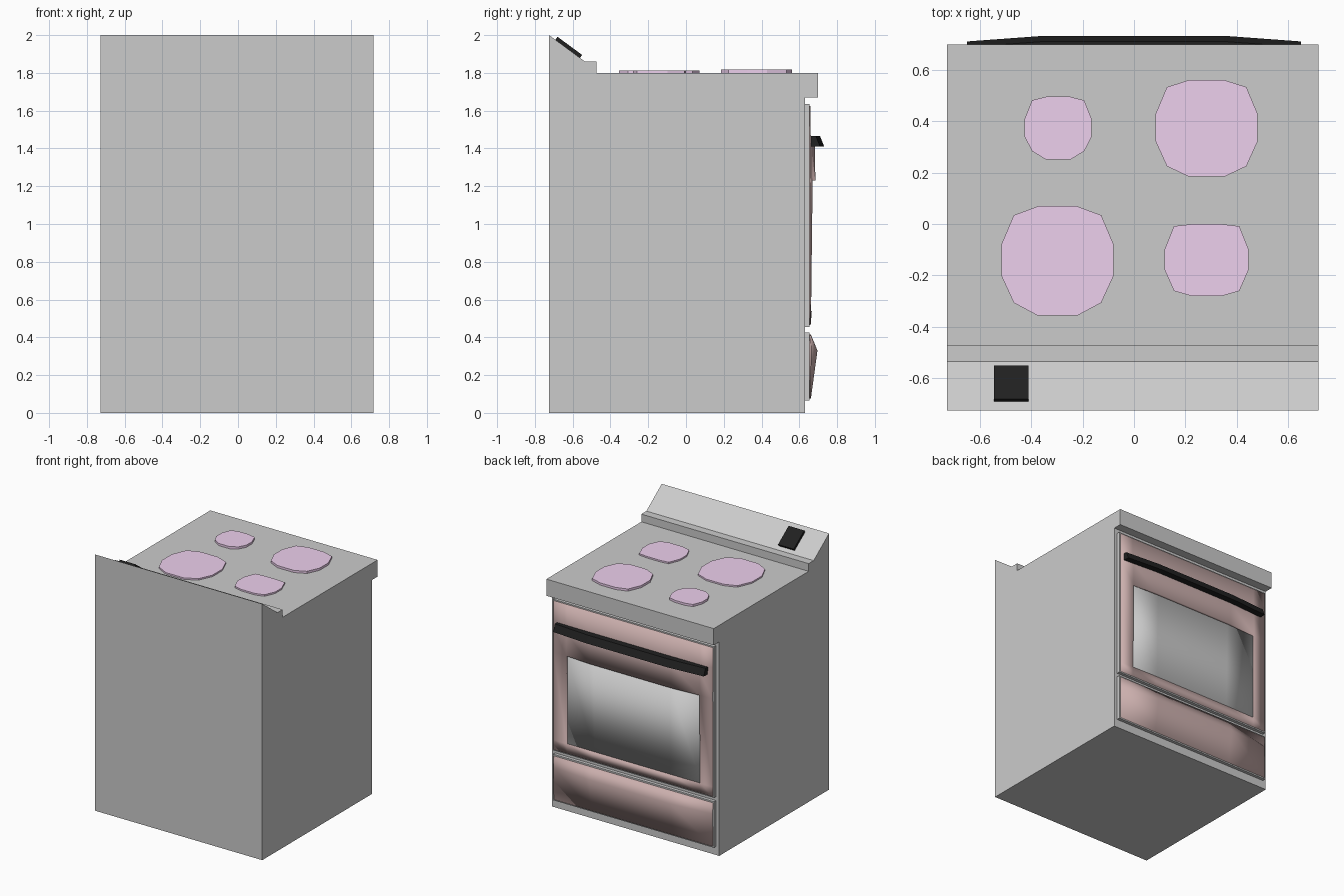
import bpy, bmesh

if "Cube" in bpy.data.objects:
    bpy.data.objects.remove(bpy.data.objects["Cube"])


def material(name, r, g, b):
    m = bpy.data.materials.new(name)
    m.diffuse_color = (r, g, b, 1)
    m.use_nodes = True
    m.node_tree.nodes["Principled BSDF"].inputs["Base Color"].default_value = m.diffuse_color
    return m


MAUVE = material("mauve", 0.85, 0.63, 0.85)
ROSE = material("rose", 0.60, 0.43, 0.42)
BLACK = material("black", 0.015, 0.015, 0.015)


def finish(name, bm, mat=None):
    me = bpy.data.meshes.new(name)
    bm.to_mesh(me)
    bm.free()
    ob = bpy.data.objects.new(name, me)
    bpy.context.collection.objects.link(ob)
    if mat:
        me.materials.append(mat)
    return ob


def prism(name, bottom, top, mat=None):
    """Closed solid between two matching loops of 3D points."""
    bm = bmesh.new()
    a = [bm.verts.new(p) for p in bottom]
    b = [bm.verts.new(p) for p in top]
    bm.faces.new(a)
    bm.faces.new(b)
    for i in range(len(a)):
        j = (i + 1) % len(a)
        bm.faces.new((a[i], a[j], b[j], b[i]))
    bmesh.ops.recalc_face_normals(bm, faces=bm.faces)
    return finish(name, bm, mat)


def side_profile(name, pts, x0, x1, mat=None):
    """Sweep a (y, z) profile along x."""
    return prism(name, [(x0, y, z) for y, z in pts], [(x1, y, z) for y, z in pts], mat)


def box(name, x0, x1, y0, y1, z0, z1):
    return side_profile(name, [(y0, z0), (y1, z0), (y1, z1), (y0, z1)], x0, x1)


def bowed_panel(name, xs, rows, depth, mat=None, hole=None):
    """Front panel; rows are (z, y at the ends, y in the middle)."""
    bm = bmesh.new()
    reach = max(abs(x) for x in xs)
    grid = []
    for z, y_end, y_mid in rows:
        line = []
        for x in xs:
            t = min(1, (reach - abs(x)) / (reach - 0.35))
            line.append(bm.verts.new((x, y_end + (y_mid - y_end) * t, z)))
        grid.append(line)
    for j in range(len(rows) - 1):
        for i in range(len(xs) - 1):
            if hole and j == hole[0] and i in hole[1]:
                continue
            bm.faces.new((grid[j][i], grid[j + 1][i], grid[j + 1][i + 1], grid[j][i + 1]))
    ob = finish(name, bm, mat)
    mod = ob.modifiers.new("thickness", 'SOLIDIFY')
    mod.thickness = depth
    mod.offset = -1
    return ob


# Cabinet with overhanging cooktop and sloped backguard
side_profile("cabinet", [(-0.725, 0), (0.63, 0), (0.63, 1.67), (0.698, 1.67), (0.698, 1.80),
                         (-0.473, 1.80), (-0.473, 1.86), (-0.535, 1.86), (-0.725, 2.0)],
             -0.728, 0.717)

# Display slab lying on the slope
side_profile("display", [(-0.692, 1.974), (-0.562, 1.878), (-0.55, 1.895), (-0.68, 1.991)],
             -0.545, -0.41, BLACK)


# Twelve-sided burners
def burner(name, cx, cy, hw, hh, top_corner, bottom_corner, height):
    u = [(1, -0.28), (1, 0.3), (0.78, top_corner), (0.33, 1), (-0.33, 1), (-0.78, top_corner),
         (-1, 0.3), (-1, -0.28), (-0.78, -bottom_corner), (-0.36, -1), (0.36, -1),
         (0.78, -bottom_corner)]
    loop = [(cx + hw * a, cy + hh * b) for a, b in u]
    prism(name, [(x, y, 1.795) for x, y in loop], [(x, y, height) for x, y in loop], MAUVE)


burner("burner_small_left", -0.295, 0.373, 0.13, 0.123, 0.88, 0.73, 1.817)
burner("burner_large_right", 0.2825, 0.373, 0.198, 0.188, 0.85, 0.79, 1.817)
burner("burner_large_left", -0.2975, -0.1425, 0.218, 0.213, 0.83, 0.77, 1.812)
burner("burner_small_right", 0.2825, -0.14, 0.163, 0.14, 0.94, 0.86, 1.812)

# Oven door: backing, bowed frame with window opening, glass
box("door_backing", -0.70, 0.69, 0.625, 0.655, 0.455, 1.635)
door = bowed_panel("door_frame", [-0.69, -0.585, -0.35, 0.35, 0.565, 0.68],
                   [(0.465, 0.66, 0.66), (0.54, 0.66, 0.666), (1.23, 0.662, 0.685),
                    (1.41, 0.66, 0.682), (1.47, 0.66, 0.66), (1.625, 0.66, 0.66)],
                   0.025, ROSE, hole=(1, (1, 2, 3)))
glass = bowed_panel("door_glass", [-0.59, -0.33, 0.33, 0.57],
                    [(0.535, 0.657, 0.659), (1.235, 0.657, 0.668)], 0.012)

# Door handle, bowed along its length
plan = [(-0.65, 0.71), (-0.35, 0.732), (0.35, 0.732), (0.65, 0.71)]
back = [(0.65, 0.65), (-0.65, 0.65)]
prism("door_handle",
      [(x, y, 1.41) for x, y in plan] + [(x, y, 1.41) for x, y in back],
      [(x, y - 0.022, 1.465) for x, y in plan] + [(x, y, 1.465) for x, y in back], BLACK)

# Storage drawer: backing and bulged front
box("drawer_backing", -0.70, 0.69, 0.625, 0.655, 0.065, 0.425)
drawer = bowed_panel("drawer_front", [-0.69, -0.35, 0.35, 0.68],
                     [(0.075, 0.659, 0.661), (0.33, 0.664, 0.696), (0.415, 0.659, 0.661)],
                     0.025, ROSE)

# Soft shading on the bowed panels
for ob in (door, glass, drawer):
    bpy.ops.object.select_all(action='DESELECT')
    ob.select_set(True)
    bpy.context.view_layer.objects.active = ob
    bpy.ops.object.shade_smooth_by_angle(angle=0.5)
